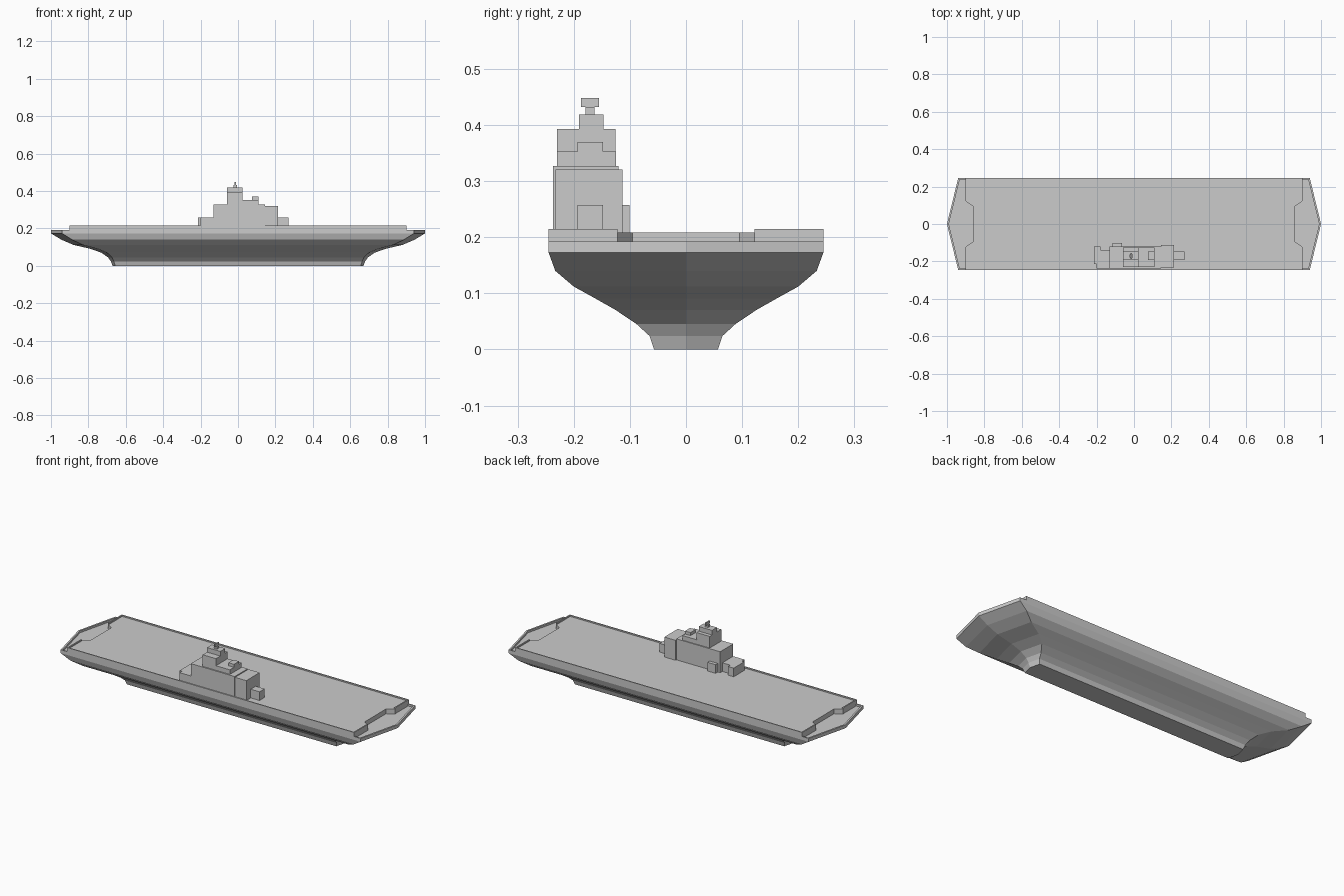
import bpy, bmesh

if "Cube" in bpy.data.objects:
    bpy.data.objects.remove(bpy.data.objects["Cube"])


def finish(name, bm):
    bmesh.ops.recalc_face_normals(bm, faces=bm.faces)
    mesh = bpy.data.meshes.new(name)
    bm.to_mesh(mesh)
    bm.free()
    ob = bpy.data.objects.new(name, mesh)
    bpy.context.collection.objects.link(ob)
    return ob


def loft(name, rings):
    bm = bmesh.new()
    loops = [[bm.verts.new(p) for p in r] for r in rings]
    n = len(loops[0])
    for a, b in zip(loops, loops[1:]):
        for i in range(n):
            j = (i + 1) % n
            bm.faces.new((a[i], a[j], b[j], b[i]))
    bm.faces.new(loops[0])
    bm.faces.new(loops[-1])
    return finish(name, bm)


def prism(name, outline, z0, z1):
    return loft(name, [[(x, y, z) for x, y in outline] for z in (z0, z1)])


def box(name, x0, x1, y0, y1, z0, z1):
    return prism(name, [(x0, y0), (x1, y0), (x1, y1), (x0, y1)], z0, z1)


def hull_ring(length, width, z):
    c = length - 0.06 * width / 0.245
    return [(length, 0, z), (c, width, z), (0, width, z), (-c, width, z),
            (-length, 0, z), (-c, -width, z), (0, -width, z), (c, -width, z)]


# Hull: stacked six-sided rings, with a shallow recess inside a thin rim
levels = [(0.67, 0.057, 0), (0.68, 0.065, 0.024), (0.695, 0.088, 0.045),
          (0.73, 0.125, 0.07), (0.79, 0.162, 0.091), (0.88, 0.20, 0.112),
          (0.945, 0.233, 0.14), (1.0, 0.245, 0.173), (1.0, 0.245, 0.192),
          (0.99, 0.238, 0.192), (0.99, 0.238, 0.181)]
loft("hull", [hull_ring(*lv) for lv in levels])

# Flight deck with stepped ends
quarter = [(0.9, 0.245), (0.9, 0.122), (0.861, 0.095)]
right = quarter + [(x, -y) for x, y in reversed(quarter)]
deck = right + [(-x, -y) for x, y in right]
prism("flight_deck", deck, 0.178, 0.208)

# Low rim along deck sides and outer end corners
for s, side in ((1, "left"), (-1, "right")):
    prism("deck_rim_" + side,
          [(x, s * y) for x, y in ((-0.9, 0.122), (-0.9, 0.245), (0.9, 0.245), (0.9, 0.122),
                                   (0.893, 0.122), (0.893, 0.239), (-0.893, 0.239),
                                   (-0.893, 0.122))], 0.206, 0.215)

# Island: main block with slightly tapered sides
prism("island_main", [(-0.13, -0.237), (0.145, -0.237), (0.145, -0.12), (-0.13, -0.12)],
      0.2, 0.327)
parts = {
    "island_forward": (0.145, 0.215, -0.233, -0.113, 0.2, 0.321),
    "island_bow_box": (0.215, 0.27, -0.193, -0.148, 0.2, 0.257),
    "island_aft": (-0.2, -0.13, -0.237, -0.14, 0.2, 0.257),
    "island_aft_box": (-0.215, -0.18, -0.215, -0.12, 0.2, 0.257),
    "inboard_box": (-0.115, -0.065, -0.12, -0.101, 0.2, 0.257),
    "bridge": (0.02, 0.11, -0.23, -0.125, 0.327, 0.353),
    "bridge_roof_box": (0.075, 0.11, -0.193, -0.148, 0.353, 0.37),
    "tower": (-0.06, 0.023, -0.23, -0.126, 0.327, 0.393),
    "tower_top": (-0.06, 0.023, -0.191, -0.147, 0.393, 0.419),
    "mast": (-0.024, -0.006, -0.179, -0.163, 0.419, 0.432),
    "radar": (-0.018, -0.012, -0.187, -0.155, 0.432, 0.448),
}
for name, dims in parts.items():
    box(name, *dims)
